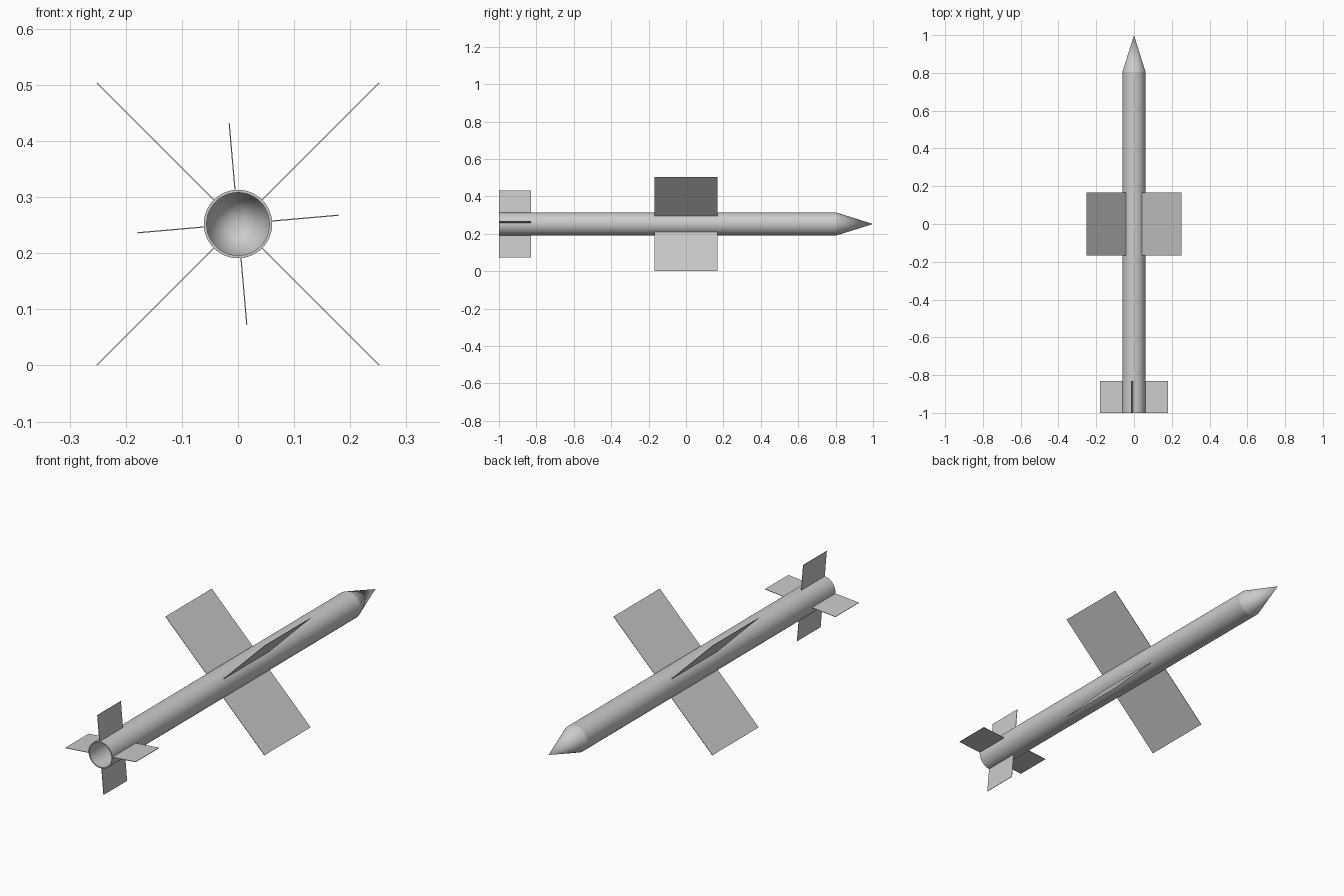
import bpy, bmesh, math
from mathutils import Matrix, Vector

if "Cube" in bpy.data.objects:
    bpy.data.objects.remove(bpy.data.objects["Cube"])

AXIS_Z = 0.252
SIDES = 48

grey = bpy.data.materials.new("light_grey")
grey.diffuse_color = (0.6, 0.6, 0.6, 1)
grey.use_nodes = True
grey.node_tree.nodes["Principled BSDF"].inputs["Base Color"].default_value = grey.diffuse_color


def add_object(name, bm):
    bmesh.ops.recalc_face_normals(bm, faces=bm.faces)
    mesh = bpy.data.meshes.new(name)
    bm.to_mesh(mesh)
    bm.free()
    mesh.materials.append(grey)
    obj = bpy.data.objects.new(name, mesh)
    obj.location.z = AXIS_Z
    bpy.context.collection.objects.link(obj)
    return obj


# Hollow body: outer skin, open tail rim and inner wall, spun around y
profile = [(0, 1), (0.061, 0.805), (0.061, -1),
           (0.056, -1), (0.056, 0.805), (0, 0.985)]
bm = bmesh.new()
verts = [bm.verts.new((r, y, 0)) for r, y in profile]
edges = [bm.edges.new(pair) for pair in zip(verts, verts[1:])]
bmesh.ops.spin(bm, geom=verts + edges, cent=(0, 0, 0), axis=(0, 1, 0),
               angle=2 * math.pi, steps=SIDES, use_duplicate=False)
bmesh.ops.remove_doubles(bm, verts=bm.verts, dist=1e-5)
body = add_object("body", bm)
bpy.context.view_layer.objects.active = body
body.select_set(True)
bpy.ops.object.shade_smooth_by_angle(angle=math.radians(12))


# Thin rectangular fins, four around the body
def fin_set(name, r0, r1, y0, y1, thick, start_deg):
    for i in range(4):
        bm = bmesh.new()
        size = Matrix.Diagonal((r1 - r0, y1 - y0, thick, 1))
        move = Matrix.Translation(Vector(((r0 + r1) / 2, (y0 + y1) / 2, 0)))
        turn = Matrix.Rotation(-math.radians(start_deg + 90 * i), 4, 'Y')
        bmesh.ops.create_cube(bm, size=1, matrix=turn @ move @ size)
        add_object(f"{name}_{i + 1}", bm)


fin_set("main_wing", 0.0595, 0.356, -0.168, 0.168, 0.002, 45)
fin_set("tail_fin", 0.0595, 0.18, -1, -0.83, 0.002, 5)
